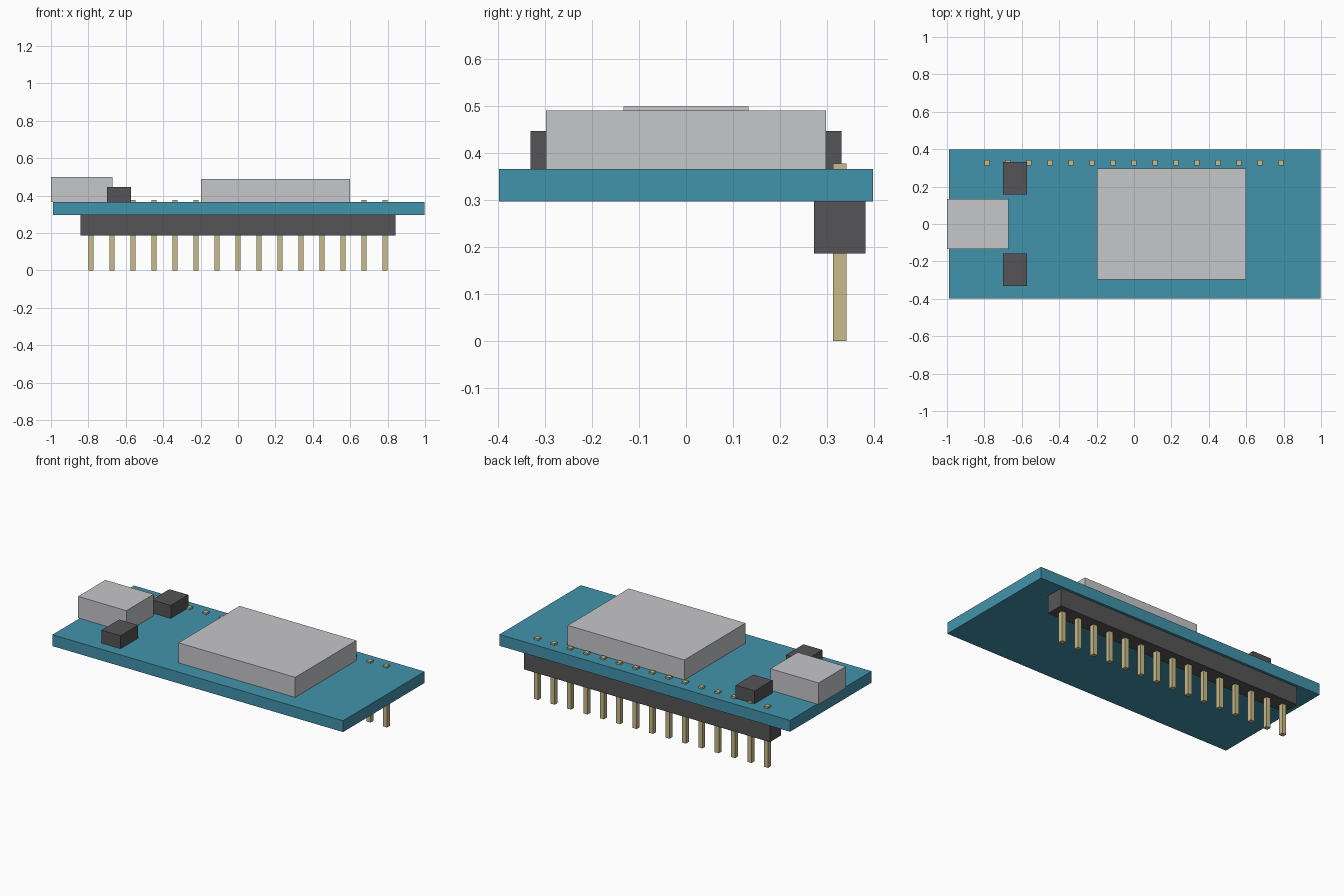
import bpy

cube = bpy.data.objects.get("Cube")
if cube:
    bpy.data.objects.remove(cube, do_unlink=True)


def material(name, rgb):
    mat = bpy.data.materials.new(name)
    mat.use_nodes = True
    colour = (*rgb, 1.0)
    mat.diffuse_color = colour
    bsdf = mat.node_tree.nodes["Principled BSDF"]
    bsdf.inputs["Base Color"].default_value = colour
    bsdf.inputs["Roughness"].default_value = 0.6
    return mat


def box(name, mat, xs, ys, zs):
    """Axis-aligned box spanning the given (low, high) ranges."""
    ranges = (xs, ys, zs)
    bpy.ops.mesh.primitive_cube_add(size=1, location=[(a + b) / 2 for a, b in ranges])
    obj = bpy.context.object
    obj.name = name
    obj.scale = [b - a for a, b in ranges]
    bpy.ops.object.transform_apply(location=False, rotation=False, scale=True)
    obj.data.materials.append(mat)
    return obj


teal = material("board teal", (0.055, 0.292, 0.407))
silver = material("metal grey", (0.565, 0.571, 0.584))
dark = material("dark plastic", (0.091, 0.091, 0.095))
gold = material("pin gold", (0.578, 0.497, 0.254))

BOTTOM, TOP = 0.296, 0.366

# Circuit board
box("circuit_board", teal, (-0.99, 0.997), (-0.398, 0.398), (BOTTOM, TOP))

# Shielded module and socket on the upper side
box("shield_can", silver, (-0.198, 0.6), (-0.298, 0.298), (TOP, 0.49))
box("usb_socket", silver, (-1.0, -0.67), (-0.133, 0.133), (TOP, 0.499))

# Push buttons on either side of the socket
for label, side in (("back", 1), ("front", -1)):
    ys = sorted((side * 0.159, side * 0.331))
    box(label + "_button", dark, (-0.701, -0.571), ys, (TOP, 0.446))

# Pin header strip with a row of pins passing through the board
box("header_strip", dark, (-0.841, 0.841), (0.272, 0.382), (0.186, BOTTOM))
PINS, PITCH, HALF, ROW = 15, 0.1122, 0.014, 0.327
for i in range(PINS):
    x = (i - (PINS - 1) / 2) * PITCH
    box(f"header_pin_{i + 1}", gold, (x - HALF, x + HALF),
        (ROW - HALF, ROW + HALF), (0.0, 0.377))
